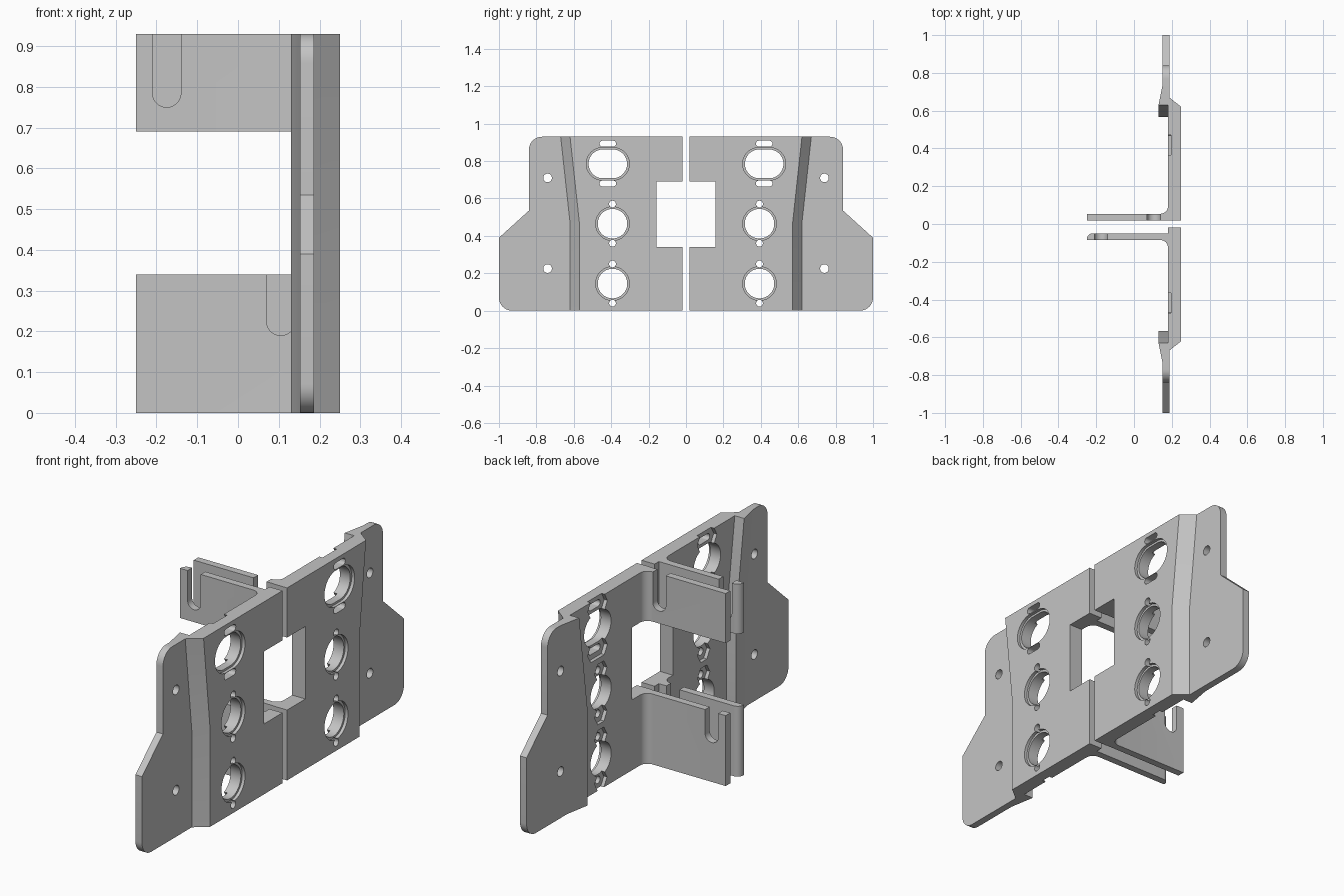
import bpy, bmesh, math
from mathutils import Vector

if "Cube" in bpy.data.objects:
    bpy.data.objects.remove(bpy.data.objects["Cube"])

grey = bpy.data.materials.new("plain grey")
grey.use_nodes = True
COLOUR = (0.55, 0.55, 0.55, 1)
grey.diffuse_color = COLOUR
grey.node_tree.nodes["Principled BSDF"].inputs["Base Color"].default_value = COLOUR

HEIGHT = 0.93


def loft(name, rings):
    """Skin equal-length 3D rings and cap both ends."""
    bm = bmesh.new()
    loops = [[bm.verts.new(p) for p in ring] for ring in rings]
    n = len(loops[0])
    for low, high in zip(loops, loops[1:]):
        for i in range(n):
            j = (i + 1) % n
            bm.faces.new((low[i], low[j], high[j], high[i]))
    bm.faces.new(loops[0])
    bm.faces.new(loops[-1])
    bmesh.ops.recalc_face_normals(bm, faces=bm.faces)
    mesh = bpy.data.meshes.new(name)
    bm.to_mesh(mesh)
    bm.free()
    mesh.materials.append(grey)
    obj = bpy.data.objects.new(name, mesh)
    bpy.context.collection.objects.link(obj)
    return obj


def prism(name, pts, axis, lo, hi):
    place = {"X": lambda a, b, d: (d, a, b),
             "Y": lambda a, b, d: (a, d, b),
             "Z": lambda a, b, d: (a, b, d)}[axis]
    return loft(name, [[place(a, b, d) for a, b in pts] for d in (lo, hi)])


def stadium(a, b, half, r, n=48, phase=0.5):
    """Circle or polygon stretched along its first coordinate."""
    pts = []
    for i in range(n):
        t = math.tau * (i + phase) / n
        pts.append((a + math.copysign(half, math.cos(t)) + r * math.cos(t),
                    b + r * math.sin(t)))
    return pts


def rounded(corners, steps=10):
    """Polygon whose square corners may carry a radius as third value."""
    out = []
    for i, c in enumerate(corners):
        p = Vector(c[:2])
        if len(c) == 2:
            out.append(tuple(p))
            continue
        u = (Vector(corners[i - 1][:2]) - p).normalized()
        v = (Vector(corners[(i + 1) % len(corners)][:2]) - p).normalized()
        for k in range(steps + 1):
            t = math.pi / 2 * k / steps
            out.append(tuple(p + c[2] * (u + v - v * math.cos(t) - u * math.sin(t))))
    return out


def boolean(obj, cutter, operation="DIFFERENCE"):
    mod = obj.modifiers.new("cut", "BOOLEAN")
    mod.operation, mod.solver, mod.object = operation, "EXACT", cutter
    bpy.context.view_layer.objects.active = obj
    bpy.ops.object.modifier_apply(modifier=mod.name)
    bpy.data.objects.remove(cutter)


def smooth(obj):
    bpy.ops.object.select_all(action="DESELECT")
    obj.select_set(True)
    bpy.context.view_layer.objects.active = obj
    bpy.ops.object.shade_smooth_by_angle(angle=math.radians(25))


def section(s, side, z):
    """Plan of the stepped plate, with the step moved outward by s."""
    pts = [(0.25, 0), (0.25, 0.57 + s), (0.187, 0.62 + s), (0.187, 1.1),
           (0.152, 1.1), (0.152, 0.69 + s), (0.13, 0.567 + 1.25 * s),
           (0.18, 0.567 + 1.25 * s), (0.18, 0)]
    return [(x, side * y, z) for x, y in pts]


def build_plate(name, side):
    plate = loft(name, [section(0, side, 0), section(0, side, 0.47),
                        section(0.05, side, HEIGHT)])
    # Outer outline with rounded wing corners and the central notch
    outline = rounded([(0.0175, 0), (1, 0, 0.07), (1, 0.39), (0.84, 0.535),
                       (0.84, HEIGHT, 0.07), (0.0175, HEIGHT), (0.0175, 0.69),
                       (0.157, 0.69), (0.157, 0.34), (0.0175, 0.34)])
    boolean(plate, prism("outline", [(side * y, z) for y, z in outline],
                         "X", 0, 0.4), "INTERSECT")

    def cut(pts, lo=0.0, hi=0.4):
        boolean(plate, prism("cutter", pts, "X", lo, hi))

    def fastener(y, z, half, r):
        # Through hole with a six-sided pocket behind
        cut(stadium(y, z, half, 0.047, 6, 0), 0.1, 0.197)
        cut(stadium(y, z, half, r))

    # Connector openings with a shallow rim in front
    y = side * 0.393
    for z in (0.145, 0.465):
        cut(stadium(y, z, 0, 0.09), 0.235)
        cut(stadium(y, z, 0, 0.079))
        for dz in (-0.105, 0.105):
            fastener(y, z + dz, 0, 0.018)
    y = side * 0.418
    cut(stadium(y, 0.785, 0.028, 0.087), 0.235)
    cut(stadium(y, 0.785, 0.026, 0.077))
    for z in (0.68, 0.893):
        fastener(y, z, 0.028, 0.016)
    # Wing mounting holes
    for z in (0.225, 0.71):
        cut(stadium(side * 0.74, z, 0, 0.023))
    smooth(plate)


def build_tab(name, side, inner, z0, z1, slot_x, slot_z, end_radius):
    outer = inner + 0.035
    end = (-0.25, inner, end_radius) if end_radius else (-0.25, inner)
    plan = rounded([end, (0.183, inner), (0.183, outer + 0.045),
                    (0.18, outer + 0.045), (0.18, outer, 0.04), (-0.25, outer)])
    tab = prism(name, [(x, side * y) for x, y in plan], "Z", z0, z1)
    # Open-topped interlocking slot
    slot = stadium(slot_z + 0.135, slot_x, 0.1, 0.035)
    boolean(tab, prism("slot", [(x, z) for z, x in slot], "Y", -0.3, 0.3))
    smooth(tab)


NEAR, FAR = 0.105, -0.175
for label, side, inner, radius, low_x, high_x in (
        ("left", 1, 0.019, 0, FAR, NEAR),
        ("right", -1, 0.05, 0.03, NEAR, FAR)):
    where = "rear" if side > 0 else "front"
    build_plate(where + "_plate", side)
    build_tab(where + "_lower_tab", side, inner, 0, 0.34, low_x, 0.19, radius)
    build_tab(where + "_upper_tab", side, inner, 0.69, HEIGHT, high_x, 0.75, radius)
